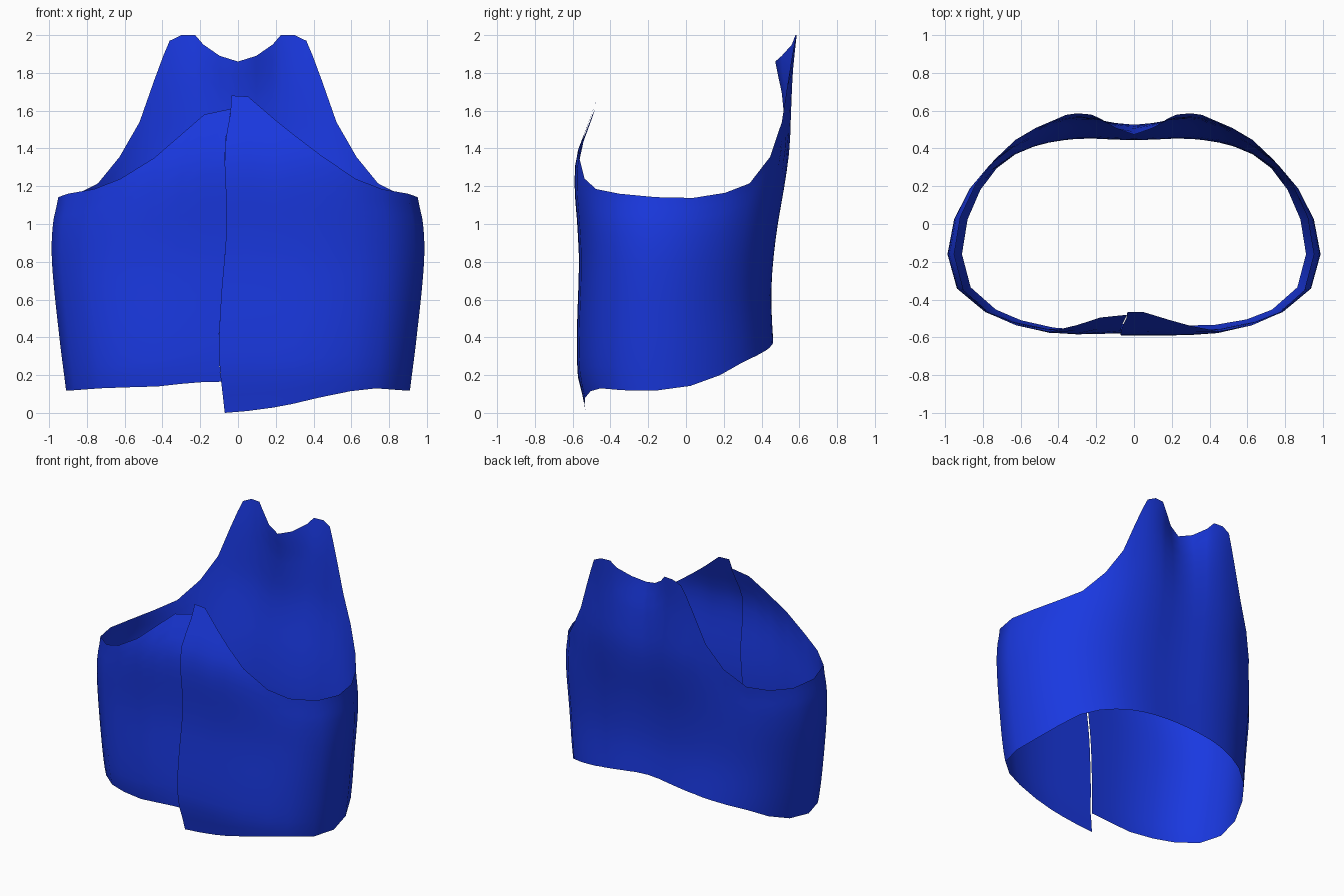
import bpy, math

if "Cube" in bpy.data.objects:
    bpy.data.objects.remove(bpy.data.objects["Cube"])

def curve(table, t):
    """Smooth interpolation through a short list of (t, value) points."""
    if t <= table[0][0]:
        return table[0][1]
    if t >= table[-1][0]:
        return table[-1][1]
    n = len(table)
    slope = lambda a, b: (table[b][1] - table[a][1]) / (table[b][0] - table[a][0])
    i = max(k for k in range(n - 1) if table[k][0] <= t)
    (t0, v0), (t1, v1) = table[i], table[i + 1]
    m0, m1 = slope(max(i - 1, 0), i + 1), slope(i, min(i + 2, n - 1))
    h = t1 - t0
    u = (t - t0) / h
    return ((2*u**3 - 3*u**2 + 1) * v0 + (u**3 - 2*u**2 + u) * h * m0
            + (3*u**2 - 2*u**3) * v1 + (u**3 - u**2) * h * m1)

# How the torso outline changes with height
WIDTH = [(0.12, .924), (0.4, .96), (0.8, 1), (1.0, .995), (1.15, .965), (1.3, .965)]
BACK = [(0.3, .465), (0.6, .45), (0.8, .46), (1.0, .485), (1.2, .52),
        (1.4, .548), (1.6, .557), (1.8, .567), (2.0, .588)]
FRONT = [(0, .53), (0.1, .55), (0.2, .573), (0.4, .578), (0.8, .567), (1.0, .576),
         (1.2, .59), (1.36, .58), (1.5, .53), (1.68, .465)]
NECK_DIP = [(0.5, .005), (1.2, .012), (1.4, .022), (1.7, .055), (1.86, .1), (2.0, .11)]
OPENING = [(0, -.07), (0.3, -.1), (0.6, -.09), (1.0, -.06), (1.4, -.07),
           (1.6, -.038), (1.68, -.035)]
Y_MID = -0.16
ROWS = 18

# Columns: plan x, plan y, hem height, top edge height
RIGHT_FRONT = [(None, -.588, 0, 1.68), (.055, -.588, .01, 1.675), (.2, -.587, .028, 1.555),
               (.31, -.585, .047, 1.47), (.46, -.575, .08, 1.36), (.645, -.535, .115, 1.24)]
LEFT_FRONT = [(None, -.575, .165, 1.61), (.185, -.58, .164, 1.58), (.31, -.582, .155, 1.475),
              (.46, -.575, .14, 1.35), (.645, -.535, .135, 1.24)]
SIDE_BACK = [(.79, -.475, .13, 1.185), (.935, -.35, .12, 1.16), (.985, -.16, .118, 1.142),
             (.95, .04, .143, 1.138), (.87, .21, .20, 1.165), (.77, .335, .265, 1.215),
             (.65, .425, .305, 1.355), (.54, .475, .33, 1.54), (.46, .498, .345, 1.76),
             (.41, .507, .355, 1.89), (.375, .513, .36, 1.97), (.31, .52, .37, 2.0),
             (.235, .522, .38, 2.0), (.19, .522, .385, 1.95), (.1, .52, .395, 1.89)]
CENTRE = (0, .52, .40, 1.86)

def column(side, data):
    x, y, low, high = data
    pts = []
    for r in range(ROWS + 1):
        z = low + (high - low) * r / ROWS
        px = curve(OPENING, z) if x is None else side * x * curve(WIDTH, z)
        if y > Y_MID:
            scale = (curve(BACK, z) - Y_MID) / (0.52 - Y_MID)
        else:
            scale = (curve(FRONT, z) + Y_MID) / (0.588 + Y_MID)
        py = Y_MID + (y - Y_MID) * scale
        if y > 0:
            py -= curve(NECK_DIP, z) * math.exp(-(px / 0.15) ** 2)
        pts.append((px, py, z))
    return pts

# Garment shell: right front panel, round the back, to the left front panel
columns = [column(1, c) for c in RIGHT_FRONT + SIDE_BACK]
columns.append(column(1, CENTRE))
columns += [column(-1, c) for c in reversed(LEFT_FRONT + SIDE_BACK)]

verts = [p for col in columns for p in col]
n = ROWS + 1
faces = [(c*n + r, (c+1)*n + r, (c+1)*n + r + 1, c*n + r + 1)
         for c in range(len(columns) - 1) for r in range(ROWS)]
# The list above reverses front and side together, so the left half starts at the back
mesh = bpy.data.meshes.new("vest_shell")
mesh.from_pydata(verts, [], faces)
mesh.polygons.foreach_set("use_smooth", [True] * len(faces))
vest = bpy.data.objects.new("vest_shell", mesh)
bpy.context.collection.objects.link(vest)

# Blue cloth
cloth = bpy.data.materials.new("blue_cloth")
cloth.diffuse_color = (0.01, 0.04, 0.75, 1)
cloth.use_nodes = True
cloth.node_tree.nodes["Principled BSDF"].inputs["Base Color"].default_value = cloth.diffuse_color
mesh.materials.append(cloth)
